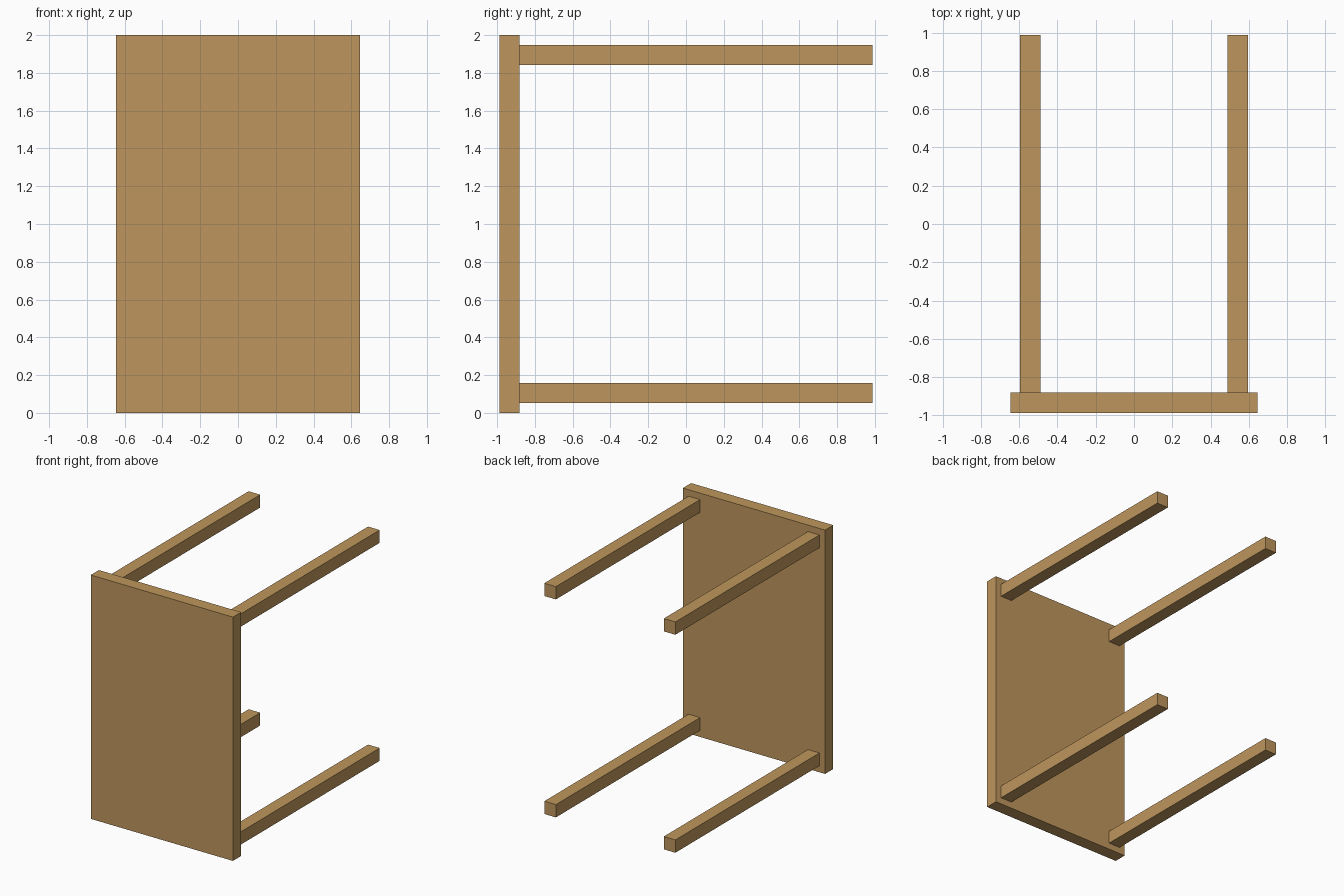
import bpy

if "Cube" in bpy.data.objects:
    bpy.data.objects.remove(bpy.data.objects["Cube"])

wood = bpy.data.materials.new("warm wood")
wood.diffuse_color = (0.515, 0.305, 0.109, 1)
wood.use_nodes = True
wood.node_tree.nodes["Principled BSDF"].inputs["Base Color"].default_value = wood.diffuse_color


def box(name, lo, hi):
    """Axis-aligned box between two corners."""
    bpy.ops.mesh.primitive_cube_add(size=1, location=[(a + b) / 2 for a, b in zip(lo, hi)])
    ob = bpy.context.object
    ob.name = name
    ob.scale = [b - a for a, b in zip(lo, hi)]
    bpy.ops.object.transform_apply(location=False, rotation=False, scale=True)
    ob.data.materials.append(wood)
    return ob


# Table top, standing on its short edge
box("table_top", (-0.645, -0.987, 0), (0.645, -0.881, 2))

# Four square legs pointing backwards
for side, x in (("left", -0.542), ("right", 0.542)):
    for level, z in (("lower", 0.106), ("upper", 1.894)):
        box(f"{level}_{side}_leg", (x - 0.0525, -0.882, z - 0.0525), (x + 0.0525, 0.987, z + 0.0525))
